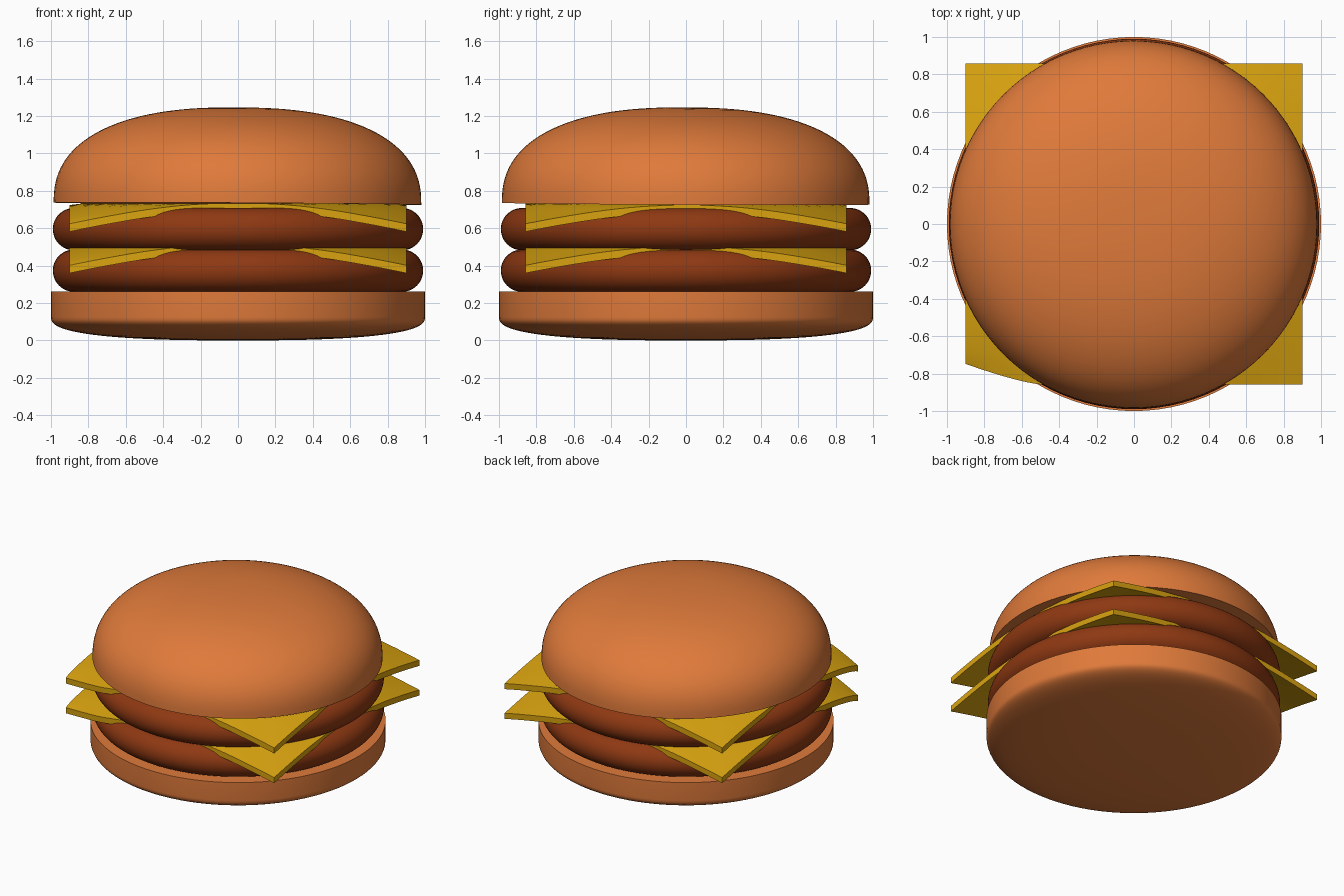
import bpy, bmesh, math

cube = bpy.data.objects.get("Cube")
if cube:
    bpy.data.objects.remove(cube, do_unlink=True)


def material(name, color):
    m = bpy.data.materials.new(name)
    m.use_nodes = True
    m.diffuse_color = color
    m.node_tree.nodes["Principled BSDF"].inputs["Base Color"].default_value = color
    return m


BUN = material("toasted bun", (0.74, 0.195, 0.043, 1))
MEAT = material("grilled meat", (0.27, 0.04, 0.006, 1))
CHEESE = material("yellow cheese", (0.70, 0.37, 0.005, 1))


def finish(name, bm, mat, angle=40):
    bmesh.ops.recalc_face_normals(bm, faces=bm.faces)
    mesh = bpy.data.meshes.new(name)
    bm.to_mesh(mesh)
    bm.free()
    mesh.materials.append(mat)
    obj = bpy.data.objects.new(name, mesh)
    bpy.context.collection.objects.link(obj)
    bpy.ops.object.select_all(action='DESELECT')
    obj.select_set(True)
    bpy.context.view_layer.objects.active = obj
    bpy.ops.object.shade_smooth_by_angle(angle=math.radians(angle))
    return obj


def lathe(name, profile, mat, steps=96):
    """Spin an (r, z) profile that starts and ends on the axis."""
    bm = bmesh.new()
    verts = [bm.verts.new((r, 0, z)) for r, z in profile]
    edges = [bm.edges.new(pair) for pair in zip(verts, verts[1:])]
    bmesh.ops.spin(bm, geom=verts + edges, cent=(0, 0, 0), axis=(0, 0, 1),
                   angle=math.tau, steps=steps)
    bmesh.ops.remove_doubles(bm, verts=bm.verts, dist=0.0001)
    return finish(name, bm, mat)


def arc(r, z, a, b, power, start, end, n=24):
    """Points along a superelliptic arc centred at (r, z)."""
    pts = []
    for i in range(n + 1):
        t = math.radians(start + (end - start) * i / n)
        c, s = math.cos(t), math.sin(t)
        pts.append((r + a * abs(c) ** (2 / power),
                    z + math.copysign(b * abs(s) ** (2 / power), s)))
    return pts


# Bottom bun: flat cut top, straight wall, softly rounded base
lathe("bottom_bun", arc(0, 0.125, 1, 0.125, 2.6, -90, 0)
      + [(1, 0.262), (0, 0.262)], BUN)

# Top bun: flat cut underside and a full dome, leaning very slightly
top_bun = lathe("top_bun", [(0, 0)] + arc(0, 0, 0.983, 0.515, 2.4, 0, 90, 32), BUN)
top_bun.location = (-0.003, -0.002, 0.731)
top_bun.rotation_euler = (-0.005, 0.006, 0)


# Patties: thick discs with fully rounded rims
def patty(name, z):
    rim = arc(0.877, z, 0.113, 0.113, 2, -90, 90)
    lathe(name, [(0, z - 0.113)] + rim + [(0, z + 0.113)], MEAT)


# Cheese: thin square slices whose corners droop past the patties
def cheese(name, top):
    bm = bmesh.new()
    bmesh.ops.create_grid(bm, x_segments=28, y_segments=28, size=1)
    for v in bm.verts:
        x, y = v.co.x * 0.9, v.co.y * 0.858
        over = max(0, math.hypot(x, y) - 0.87)
        # one front corner is pulled inwards
        pull = max(0, -x - 0.5) / 0.4 * max(0, -y / 0.858) ** 4
        v.co = (x, y + 0.11 * pull ** 1.3, top - 0.27 * over - 0.02 * min(1, over * 5) * over)
    low = bmesh.ops.extrude_face_region(bm, geom=bm.faces[:])
    bmesh.ops.translate(bm, vec=(0, 0, -0.042),
                        verts=[g for g in low["geom"] if isinstance(g, bmesh.types.BMVert)])
    finish(name, bm, CHEESE)


for level, z in (("lower", 0.373), ("upper", 0.595)):
    patty(level + "_patty", z)
    cheese(level + "_cheese", z + 0.137)
